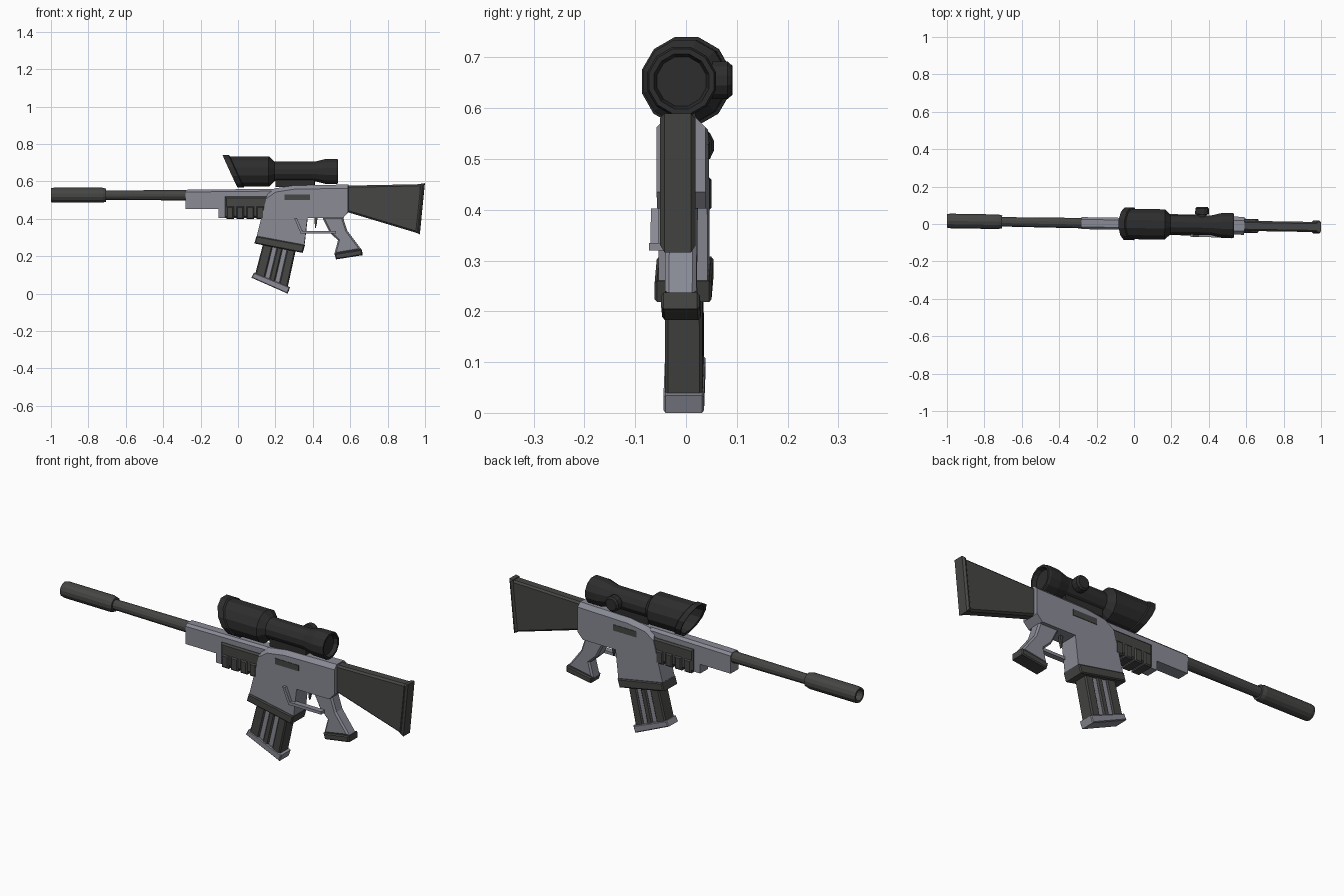
import bpy, bmesh, math
from mathutils import Matrix, Vector

if "Cube" in bpy.data.objects:
    bpy.data.objects.remove(bpy.data.objects["Cube"])

YAW = Matrix.Rotation(math.radians(-0.95), 4, 'Z')  # whole model sits slightly turned


def material(name, c):
    m = bpy.data.materials.new(name)
    m.diffuse_color = (*c, 1)
    m.use_nodes = True
    m.node_tree.nodes["Principled BSDF"].inputs["Base Color"].default_value = m.diffuse_color
    return m


LIGHT = material("light_grey", (0.25, 0.255, 0.30))
DARK = material("dark_grey", (0.06, 0.06, 0.058))
BLACK = material("optic_black", (0.026, 0.026, 0.026))


def finish(bm, name, mat):
    bmesh.ops.recalc_face_normals(bm, faces=bm.faces)
    me = bpy.data.meshes.new(name)
    bm.to_mesh(me)
    bm.free()
    me.transform(YAW)
    me.materials.append(mat)
    ob = bpy.data.objects.new(name, me)
    bpy.context.collection.objects.link(ob)
    return ob


def prism(name, pts, hw, mat, chamfer=0, above=-9, y=0):
    """Side profile (x, z) extruded to +-hw; rim edges above a height get chamfered."""
    bm = bmesh.new()
    f = bm.faces.new([bm.verts.new((px, y - hw, pz)) for px, pz in pts])
    ext = bmesh.ops.extrude_face_region(bm, geom=[f])
    new = [v for v in ext['geom'] if isinstance(v, bmesh.types.BMVert)]
    bmesh.ops.translate(bm, verts=new, vec=(0, 2 * hw, 0))
    if chamfer:
        edges = [e for e in bm.edges
                 if abs(e.verts[0].co.y - e.verts[1].co.y) < 1e-5
                 and min(v.co.z for v in e.verts) > above]
        bmesh.ops.bevel(bm, geom=edges, offset=chamfer, segments=1, affect='EDGES')
    return finish(bm, name, mat)


def box(name, x0, x1, z0, z1, hw, mat, chamfer=0, y=0):
    return prism(name, [(x0, z0), (x1, z0), (x1, z1), (x0, z1)], hw, mat, chamfer, y=y)


def lathe(name, rings, mat, n=12, origin=(0, 0, 0), along_y=False):
    """Rings of (x, radius[, slant]) around the x axis (or y axis), capped at both ends."""
    bm = bmesh.new()
    loops = []
    for ring in rings:
        px, r, k = (*ring, 0)[:3]
        loop = []
        for i in range(n):
            a = math.tau * (i + 0.5) / n
            c, s = r * math.cos(a), r * math.sin(a)
            p = Vector((c, px, s)) if along_y else Vector((px - k * s, c, s))
            loop.append(bm.verts.new(p + Vector(origin)))
        loops.append(loop)
    for a, b in zip(loops, loops[1:]):
        for i in range(n):
            j = (i + 1) % n
            bm.faces.new((a[i], a[j], b[j], b[i]))
    bm.faces.new(loops[0])
    bm.faces.new(loops[-1])
    return finish(bm, name, mat)


# Barrel and hollow suppressor
BORE = (0, 0, 0.526)
lathe("barrel", [(-0.72, 0.026), (-0.25, 0.029)], DARK, 12, BORE)
lathe("suppressor", [(-0.86, 0.026), (-1.0, 0.027), (-1.0, 0.037), (-0.985, 0.040),
                     (-0.725, 0.040), (-0.705, 0.035)], DARK, 14, BORE)

# Handguard: light stepped body, dark side panels with raised pads
prism("handguard", [(-0.28, 0.452), (-0.105, 0.452), (-0.105, 0.405), (0.20, 0.405),
                    (0.20, 0.56), (-0.28, 0.555)], 0.032, LIGHT, 0.012, above=0.54)
prism("handguard_panel", [(-0.07, 0.408), (0.15, 0.408), (0.17, 0.52), (-0.07, 0.52)],
      0.043, DARK, 0.008)
for i in range(4):
    x0 = -0.062 + i * 0.054
    box(f"handguard_pad_{i}", x0, x0 + 0.04, 0.398, 0.465, 0.049, DARK, 0.006)

# Receiver with magazine well
prism("receiver", [(0.10, 0.305), (0.355, 0.257), (0.372, 0.403), (0.56, 0.403),
                   (0.59, 0.435), (0.59, 0.583), (0.30, 0.578), (0.195, 0.562),
                   (0.160, 0.538)], 0.048, LIGHT, 0.02, above=0.53)
box("receiver_slots", 0.25, 0.385, 0.50, 0.53, 0.0505, DARK)
prism("well_collar", [(0.088, 0.268), (0.345, 0.218), (0.358, 0.260), (0.10, 0.308)],
      0.056, DARK, 0.005)


# Magazine: light core, dark ribs, light base plate
def slab(u0, u1):
    """Slice of the slanted magazine between fractions u0 and u1 of its depth."""
    top = lambda u: (0.137 + 0.172 * u, 0.275 - 0.04 * u)
    low = lambda u: (0.090 + 0.175 * u, 0.095 - 0.062 * u)
    return [low(u0), low(u1), top(u1), top(u0)]


prism("magazine_core", slab(0.05, 0.95), 0.030, LIGHT)
for i, (a, b) in enumerate([(0, 0.30), (0.43, 0.61), (0.74, 1)]):
    prism(f"magazine_rib_{i}", slab(a, b), 0.037, DARK, 0.006)
prism("magazine_base", [(0.072, 0.085), (0.265, 0.0), (0.278, 0.034), (0.086, 0.112)],
      0.040, LIGHT, 0.004)

# Pistol grip with dark foot
prism("grip", [(0.45, 0.41), (0.492, 0.325), (0.535, 0.285), (0.515, 0.21), (0.66, 0.235),
               (0.585, 0.335), (0.56, 0.41)], 0.031, LIGHT, 0.008)
prism("grip_foot", [(0.525, 0.183), (0.665, 0.205), (0.663, 0.237), (0.516, 0.213)],
      0.038, DARK, 0.005)

# Trigger and the bent guard rod, offset to the front side
prism("trigger", [(0.408, 0.41), (0.425, 0.41), (0.422, 0.375), (0.414, 0.343),
                  (0.41, 0.375)], 0.007, DARK)
prism("trigger_guard", [(0.302, 0.403), (0.316, 0.403), (0.345, 0.335), (0.525, 0.335),
                        (0.525, 0.320), (0.337, 0.320)], 0.014, LIGHT, y=-0.05)

# Stock and butt pad
prism("stock", [(0.58, 0.437), (0.97, 0.32), (0.985, 0.585), (0.58, 0.577)],
      0.027, DARK, 0.009)
pad = [(0.950, 0.328), (0.972, 0.316), (0.999, 0.590), (0.978, 0.588)]
prism("butt_pad", pad, 0.035, DARK, 0.009)

# Scope: slanted hood, bell, tube, eyepiece, mount and side knob
K = 0.46
lathe("scope", [(0.10, 0.070), (-0.038, 0.076, K), (-0.042, 0.090, K), (-0.010, 0.090, K),
                (-0.005, 0.084, K), (0.165, 0.084), (0.195, 0.054), (0.41, 0.054),
                (0.47, 0.069), (0.525, 0.070), (0.535, 0.066), (0.535, 0.056),
                (0.515, 0.050)], BLACK, 12, (0, 0, 0.653))
box("scope_mount", 0.20, 0.41, 0.57, 0.625, 0.026, BLACK)
lathe("scope_knob", [(0.03, 0.026), (0.056, 0.026), (0.058, 0.038), (0.088, 0.038),
                     (0.097, 0.030)], BLACK, 12, (0.363, 0, 0.655), along_y=True)
